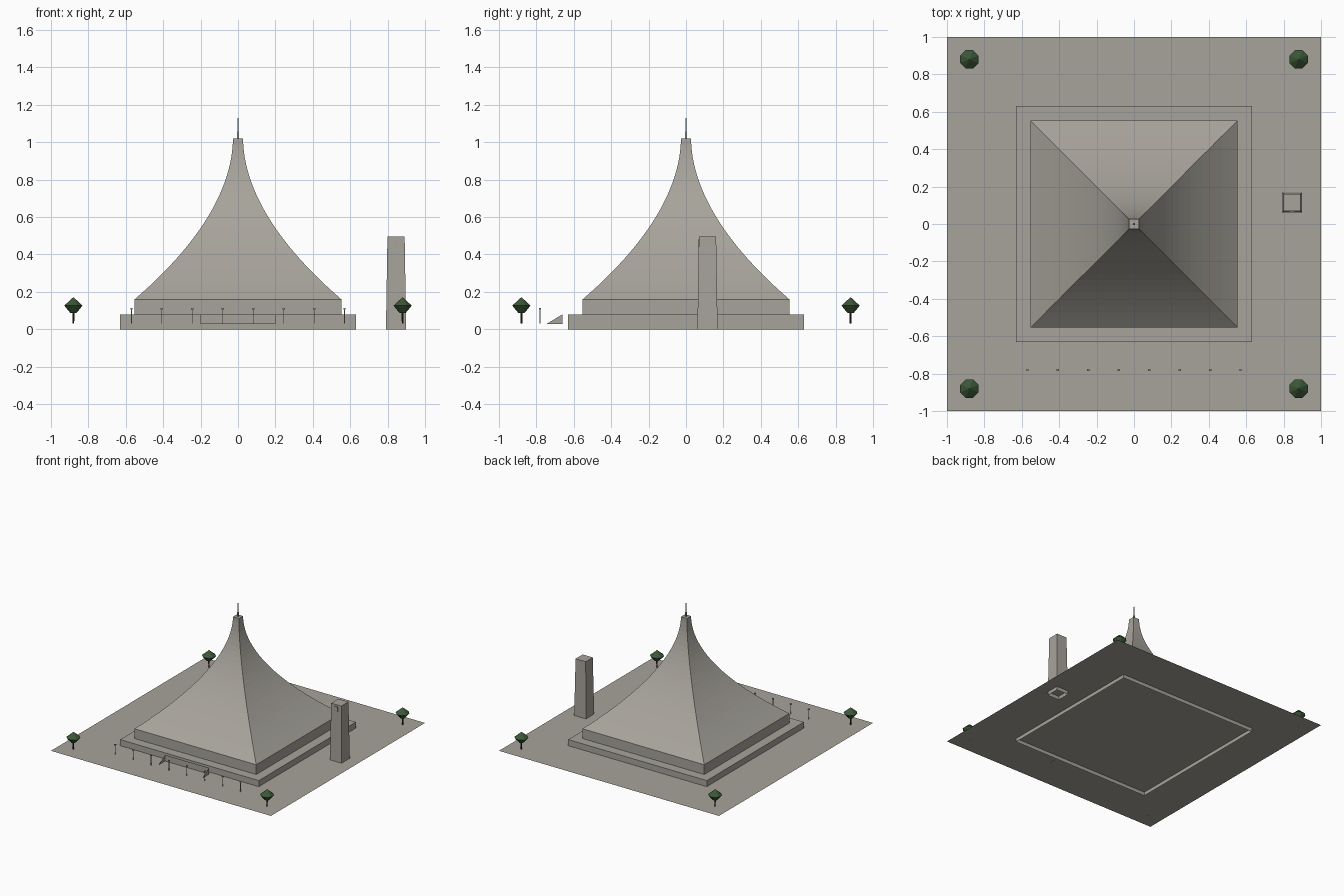
import bpy
import bmesh
import math

cube = bpy.data.objects.get("Cube")
if cube:
    bpy.data.objects.remove(cube)

GROUND = 0.03


def material(name, rgb):
    m = bpy.data.materials.new(name)
    m.use_nodes = True
    m.diffuse_color = (*rgb, 1)
    m.node_tree.nodes["Principled BSDF"].inputs["Base Color"].default_value = (*rgb, 1)
    return m


stone = material("warm_grey_stone", (0.39, 0.37, 0.33))
leaf = material("dark_green_leaf", (0.045, 0.095, 0.04))
bark = material("dark_bark", (0.03, 0.022, 0.014))


def finish(name, bm, mat, location=(0, 0, 0)):
    mesh = bpy.data.meshes.new(name)
    bm.to_mesh(mesh)
    bm.free()
    mesh.materials.append(mat)
    ob = bpy.data.objects.new(name, mesh)
    ob.location = location
    bpy.context.collection.objects.link(ob)
    return ob


def loft(name, profile, mat, sides=4, location=(0, 0, 0), bottom=True):
    """Stack regular polygons; a profile entry is (half width or radius, z)."""
    bm = bmesh.new()
    turn = math.pi / sides
    grow = math.sqrt(2) if sides == 4 else 1
    rings = []
    for r, z in profile:
        ring = []
        for i in range(sides):
            a = turn + 2 * turn * i
            ring.append(bm.verts.new((r * grow * math.cos(a), r * grow * math.sin(a), z)))
        rings.append(ring)
    for low, high in zip(rings, rings[1:]):
        for i in range(sides):
            j = (i + 1) % sides
            bm.faces.new((low[i], low[j], high[j], high[i]))
    bm.faces.new(rings[-1])
    if bottom:
        bm.faces.new(rings[0][::-1])
    return finish(name, bm, mat, location)


# Plaza: one thin sheet
bm = bmesh.new()
bmesh.ops.create_grid(bm, x_segments=1, y_segments=1, size=1)
finish("plaza", bm, stone, (0, 0, GROUND))

# Plinth, open underneath
loft("plinth", [(0.63, 0), (0.63, 0.08)], stone, bottom=False)

# Tent roof: straight eaves, then a concave sweep to a small flat crown
EAVE, CROWN, STEPS = 0.16, 1.02, 24
profile = [(0.553, 0.08)]
for k in range(STEPS + 1):
    t = k / STEPS
    profile.append((0.027 + 0.526 * (1 - t) ** 1.9, EAVE + (CROWN - EAVE) * t))
loft("roof", profile, stone, bottom=False)
loft("spire", [(0.005, CROWN), (0.002, 1.13)], stone)

# Tapered tower with a raised plate near the top of its front
loft("tower", [(0.054, 0), (0.046, 0.495)], stone, location=(0.845, 0.115, 0), bottom=False)
bm = bmesh.new()
bmesh.ops.create_cube(bm, size=1)
bmesh.ops.scale(bm, vec=(0.032, 0.008, 0.04), verts=bm.verts)
finish("tower_plate", bm, stone, (0.845, 0.067, 0.46))

# Entrance wedge: back wall, two sloping cheeks and a floor, open in front
bm = bmesh.new()
front, back, top, floor = -0.745, -0.66, 0.08, GROUND - 0.001
left, right = [
    [bm.verts.new((x, y, z)) for y, z in ((front, floor), (back, floor), (back, top))]
    for x in (-0.2, 0.2)
]
bm.faces.new(left[::-1])
bm.faces.new(right)
bm.faces.new((left[1], left[2], right[2], right[1]))
bm.faces.new((left[0], left[1], right[1], right[0]))
finish("entrance_wedge", bm, stone)

# Row of lamp posts along the front
for i in range(8):
    x = -0.57 + i * 1.14 / 7
    loft(f"lamp_post_{i + 1}", [(0.002, GROUND), (0.002, 0.107), (0.006, 0.107), (0.006, 0.115)],
         stone, location=(x, -0.78, 0))

# Four corner trees
for x in (-0.88, 0.88):
    for y in (-0.88, 0.88):
        place = ("left" if x > 0 else "right") + ("_back" if y > 0 else "_front")
        loft("tree_trunk_" + place, [(0.005, GROUND), (0.006, 0.1)], bark, 6, (x, y, 0))
        loft("tree_crown_" + place, [(0.018, 0.087), (0.053, 0.127), (0.002, 0.17)],
             leaf, 8, (x, y, 0))
